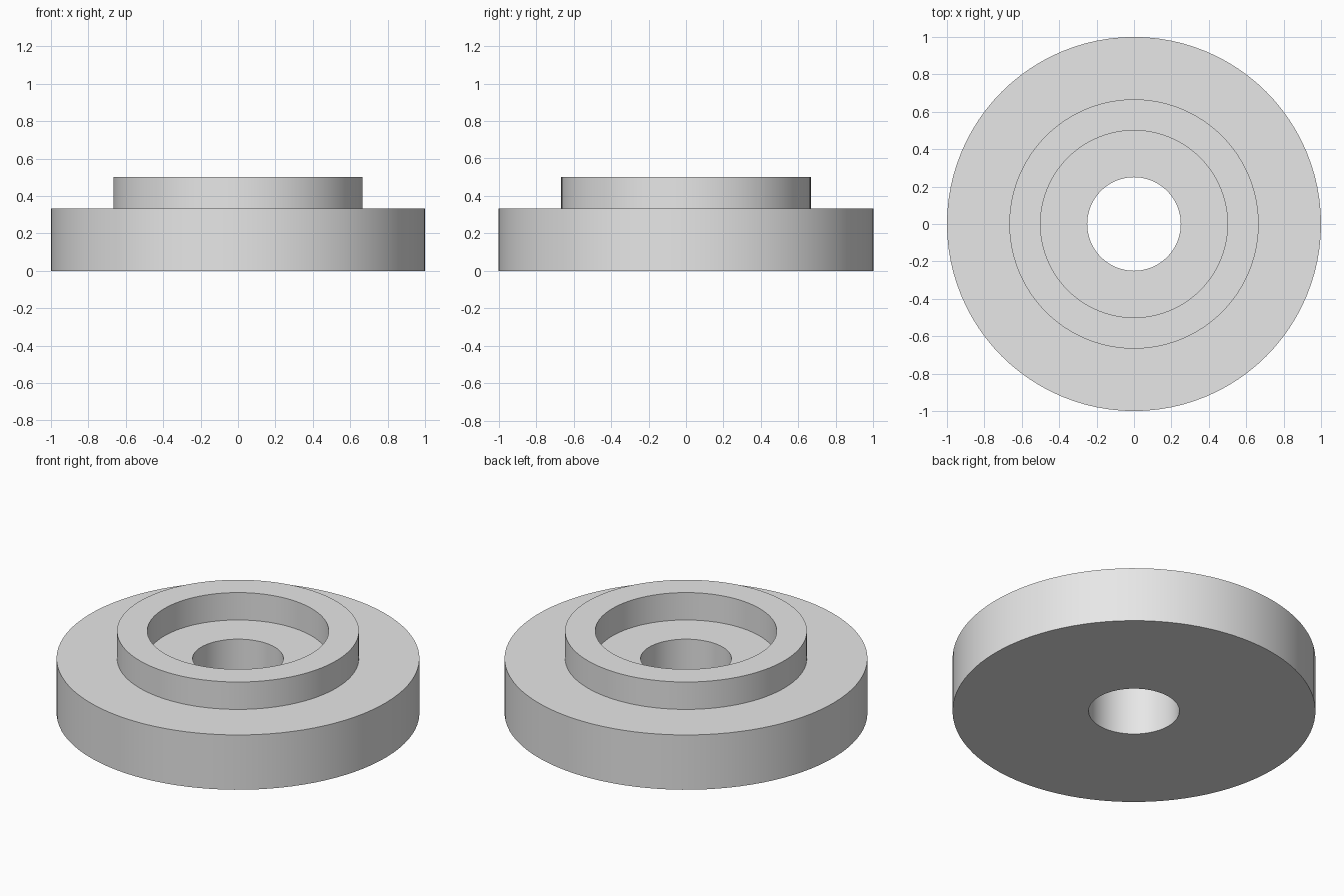
import bpy
import bmesh
import math

SEGMENTS = 96

cube = bpy.data.objects.get("Cube")
if cube:
    bpy.data.objects.remove(cube, do_unlink=True)

# Plain grey material
grey = bpy.data.materials.new("light_grey")
grey.use_nodes = True
color = (0.8, 0.8, 0.8, 1.0)
grey.diffuse_color = color
grey.node_tree.nodes["Principled BSDF"].inputs["Base Color"].default_value = color


def lathe(name, profile, material):
    """Spin a closed (radius, height) profile around the z axis."""
    bm = bmesh.new()
    rings = []
    for i in range(SEGMENTS):
        a = math.tau * i / SEGMENTS
        rings.append([bm.verts.new((r * math.cos(a), r * math.sin(a), z))
                      for r, z in profile])
    n = len(profile)
    for i, ring in enumerate(rings):
        following = rings[(i + 1) % SEGMENTS]
        for j in range(n):
            k = (j + 1) % n
            bm.faces.new((ring[j], following[j], following[k], ring[k]))
    bmesh.ops.recalc_face_normals(bm, faces=bm.faces)
    mesh = bpy.data.meshes.new(name)
    bm.to_mesh(mesh)
    bm.free()
    mesh.materials.append(material)
    obj = bpy.data.objects.new(name, mesh)
    bpy.context.collection.objects.link(obj)
    bpy.ops.object.select_all(action='DESELECT')
    obj.select_set(True)
    bpy.context.view_layer.objects.active = obj
    bpy.ops.object.shade_smooth_by_angle(angle=math.radians(30))
    return obj


# Flange disc with a raised collar, a shallow recess and a through bore
flange_top, collar_top = 1 / 3, 0.5
bore, recess, collar, rim = 0.25, 0.5, 2 / 3, 1.0
lathe("flanged_collar", [
    (bore, 0), (rim, 0), (rim, flange_top),
    (collar, flange_top), (collar, collar_top),
    (recess, collar_top), (recess, flange_top), (bore, flange_top),
], grey)
